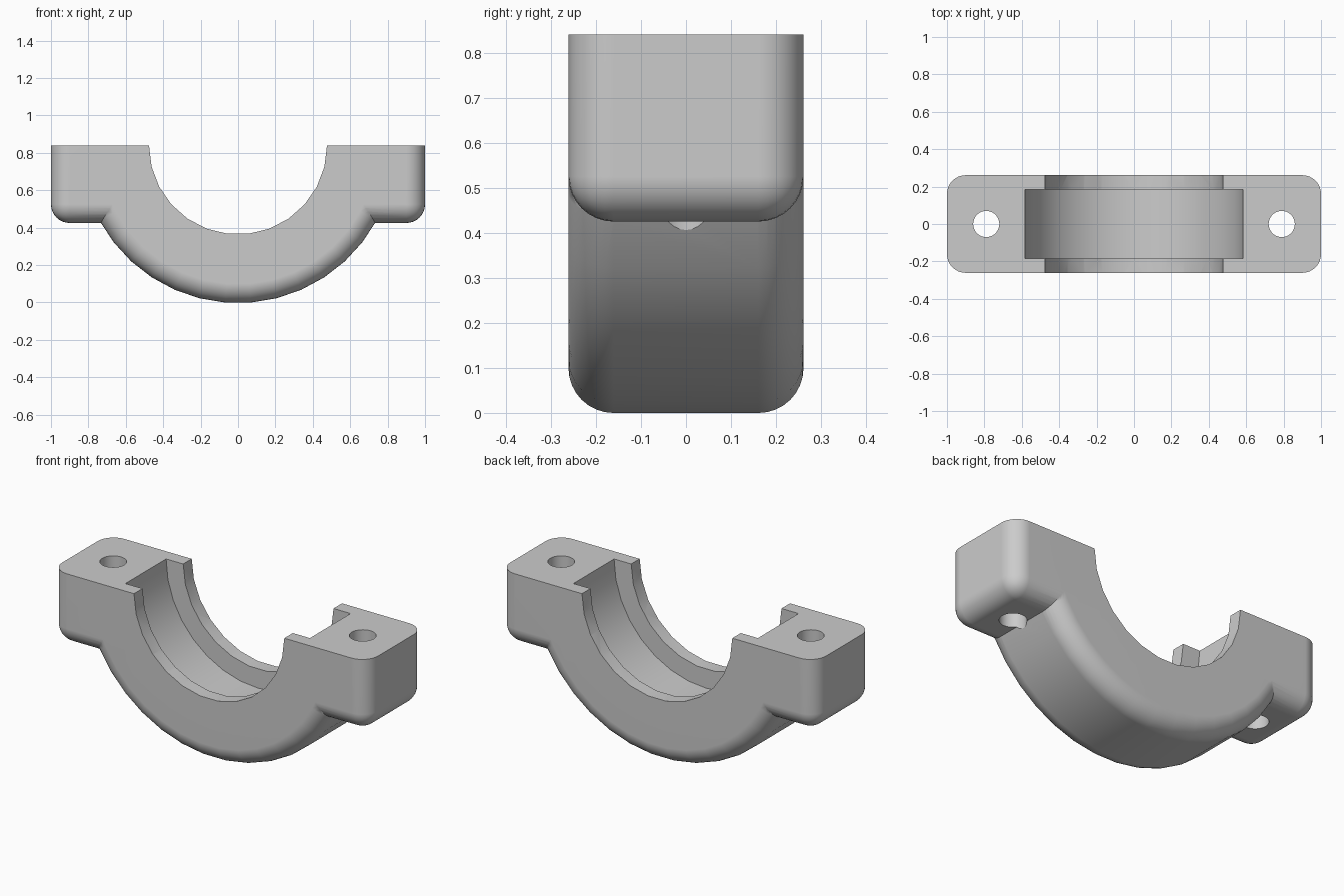
import bpy, bmesh
from math import sin, cos, pi, tau
from mathutils import Matrix, Vector

if "Cube" in bpy.data.objects:
    bpy.data.objects.remove(bpy.data.objects["Cube"])

TOP = 0.84        # split plane and bore axis height
HALF = 0.261      # half width of the bracket
FILLET = 0.1
EAR_BASE = 0.425

grey = bpy.data.materials.new("plain grey")
grey.use_nodes = True
grey.diffuse_color = (0.6, 0.6, 0.6, 1)
grey.node_tree.nodes["Principled BSDF"].inputs["Base Color"].default_value = (0.6, 0.6, 0.6, 1)


def make_object(name, bm):
    bmesh.ops.recalc_face_normals(bm, faces=bm.faces)
    mesh = bpy.data.meshes.new(name)
    bm.to_mesh(mesh)
    bm.free()
    mesh.materials.append(grey)
    obj = bpy.data.objects.new(name, mesh)
    bpy.context.collection.objects.link(obj)
    return obj


def box(name, low, high, fillet=0):
    """Box whose vertical and bottom edges may be rounded."""
    low, high = Vector(low), Vector(high)
    bm = bmesh.new()
    bmesh.ops.create_cube(bm, size=1, matrix=Matrix.Translation((low + high) / 2)
                          @ Matrix.Diagonal((*(high - low), 1)))
    if fillet:
        edges = [e for e in bm.edges if min(v.co.z for v in e.verts) < low.z + 0.001]
        bmesh.ops.bevel(bm, geom=edges, offset=fillet, segments=8, profile=0.5, affect='EDGES')
    return make_object(name, bm)


def lathe(name, profile, sides):
    """Turn (radius, y) points around the bore axis."""
    bm = bmesh.new()
    verts = [bm.verts.new((r, y, TOP)) for r, y in profile]
    edges = [bm.edges.new(pair) for pair in zip(verts, verts[1:])]
    bmesh.ops.spin(bm, geom=verts + edges, cent=(0, 0, TOP), axis=(0, 1, 0),
                   angle=tau, steps=sides)
    bmesh.ops.remove_doubles(bm, verts=bm.verts, dist=0.0005)
    return make_object(name, bm)


def drum(name, radius, half, sides):
    return lathe(name, [(0, -half), (radius, -half), (radius, half), (0, half)], sides)


def bolt_hole(x):
    bm = bmesh.new()
    bmesh.ops.create_cone(bm, cap_ends=True, segments=32, radius1=0.07, radius2=0.07,
                          depth=2, matrix=Matrix.Translation((x, 0, TOP)))
    return make_object("bolt_hole_cutter", bm)


# Round saddle with filleted rims, and the block that forms the two ears
R = 0.843
arc = [(R - FILLET + FILLET * sin(a), HALF - FILLET + FILLET * cos(a))
       for a in (i * pi / 16 for i in range(9))]
rim = [(0, HALF)] + arc
saddle = lathe("saddle", rim + [(r, -y) for r, y in reversed(rim)], 38)
bracket = box("bearing_cap", (-1, -HALF, EAR_BASE), (1, HALF, TOP + 0.3), FILLET)

# Join, then cut the bore, its inner groove, the bolt holes and the split plane
steps = [
    (saddle, 'UNION'),
    (drum("bore_cutter", 0.476, 0.5, 26), 'DIFFERENCE'),
    (drum("groove_cutter", 0.584, 0.184, 32), 'DIFFERENCE'),
    (bolt_hole(-0.79), 'DIFFERENCE'),
    (bolt_hole(0.79), 'DIFFERENCE'),
    (box("split_cutter", (-2, -1, TOP), (2, 1, 3)), 'DIFFERENCE'),
]
for tool, operation in steps:
    mod = bracket.modifiers.new(tool.name, 'BOOLEAN')
    mod.object, mod.operation, mod.solver = tool, operation, 'EXACT'
    tool.hide_render = True

bpy.context.view_layer.update()
solid = bracket.evaluated_get(bpy.context.evaluated_depsgraph_get())
bracket.data = bpy.data.meshes.new_from_object(solid)
bracket.modifiers.clear()
for tool, _ in steps:
    bpy.data.objects.remove(tool)

# Smooth the rounded surfaces while keeping machined edges crisp
bpy.ops.object.select_all(action='DESELECT')
bracket.select_set(True)
bpy.context.view_layer.objects.active = bracket
bpy.ops.object.shade_smooth_by_angle(angle=pi / 6)
bracket.modifiers.new("flat_faces", 'WEIGHTED_NORMAL').keep_sharp = True
